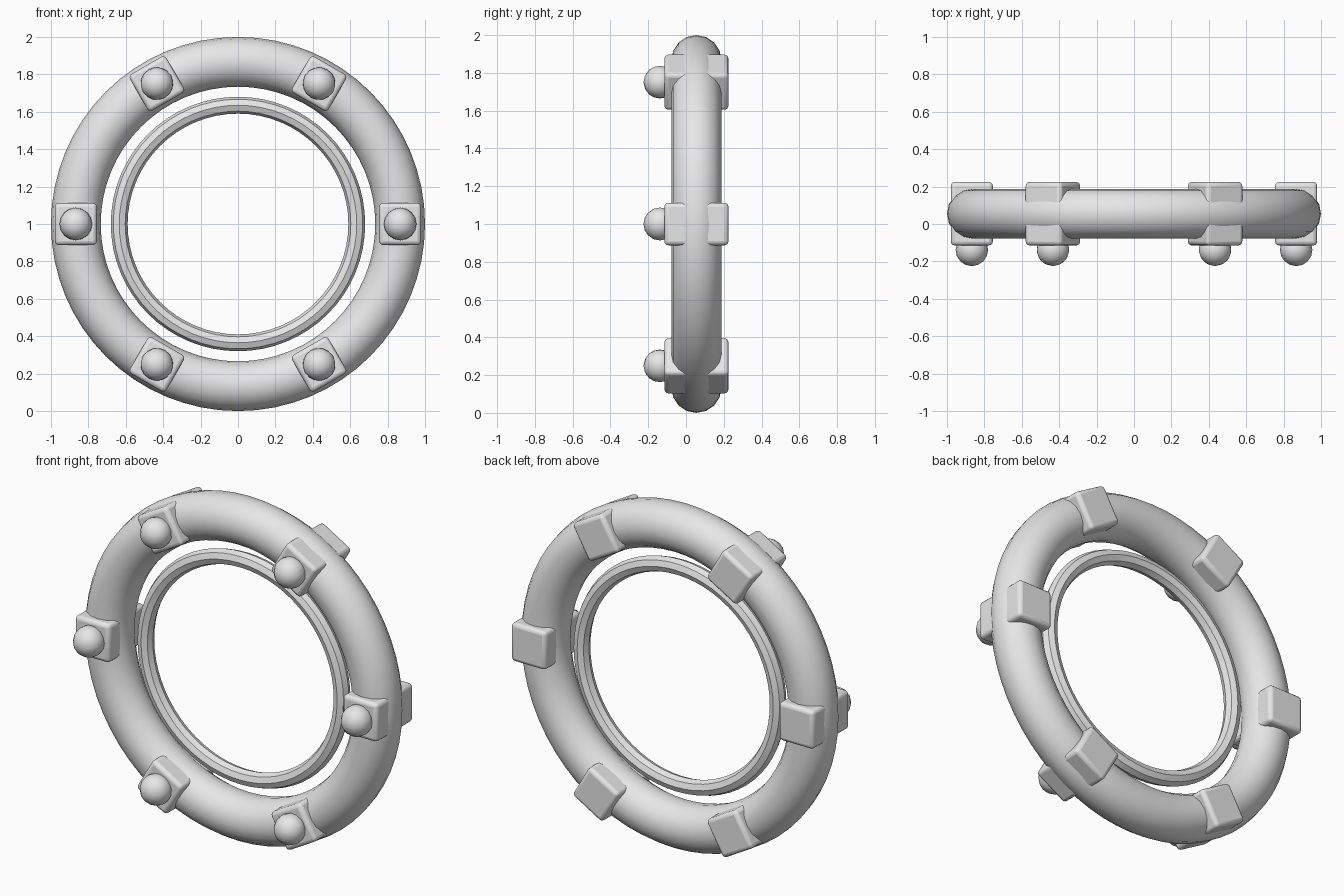
import bpy, math
from mathutils import Matrix

if "Cube" in bpy.data.objects:
    bpy.data.objects.remove(bpy.data.objects["Cube"])

CY, CZ = 0.055, 1.0        # ring centre
R, r = 0.867, 0.133        # main ring radii

grey = bpy.data.materials.new("light_grey")
grey.diffuse_color = (0.8, 0.8, 0.8, 1)
grey.use_nodes = True
grey.node_tree.nodes["Principled BSDF"].inputs["Base Color"].default_value = grey.diffuse_color


def finish(name, angle=31):
    ob = bpy.context.object
    ob.name = name
    ob.data.materials.append(grey)
    bpy.ops.object.shade_smooth_by_angle(angle=math.radians(angle))
    return ob


def ring(name, major, minor, major_n, minor_n):
    bpy.ops.mesh.primitive_torus_add(
        major_radius=major, minor_radius=minor,
        major_segments=major_n, minor_segments=minor_n,
        location=(0, CY, CZ), rotation=(math.pi / 2, 0, 0))
    return finish(name)


# thick outer ring and thin eight-sided inner ring
ring("outer_ring", R, r, 64, 16)
ring("inner_ring", 0.635, 0.045, 64, 8)

# six rounded blocks around the ring, each with a ball on the front
for i in range(6):
    a = i * math.pi / 3
    x, z = R * math.cos(a), CZ + R * math.sin(a)

    bpy.ops.mesh.primitive_cube_add(size=1, location=(x, CY, z), rotation=(0, -a, 0))
    block = bpy.context.object
    block.data.transform(Matrix.Diagonal((0.225, 0.34, 0.225, 1)))
    finish(f"block_{i + 1}")
    bevel = block.modifiers.new("rounded_edges", 'BEVEL')
    bevel.width, bevel.segments = 0.022, 3

    bpy.ops.mesh.primitive_uv_sphere_add(
        segments=16, ring_count=8, radius=0.087,
        location=(x, -0.138, z), rotation=(0, -a, 0))
    finish(f"ball_{i + 1}")
